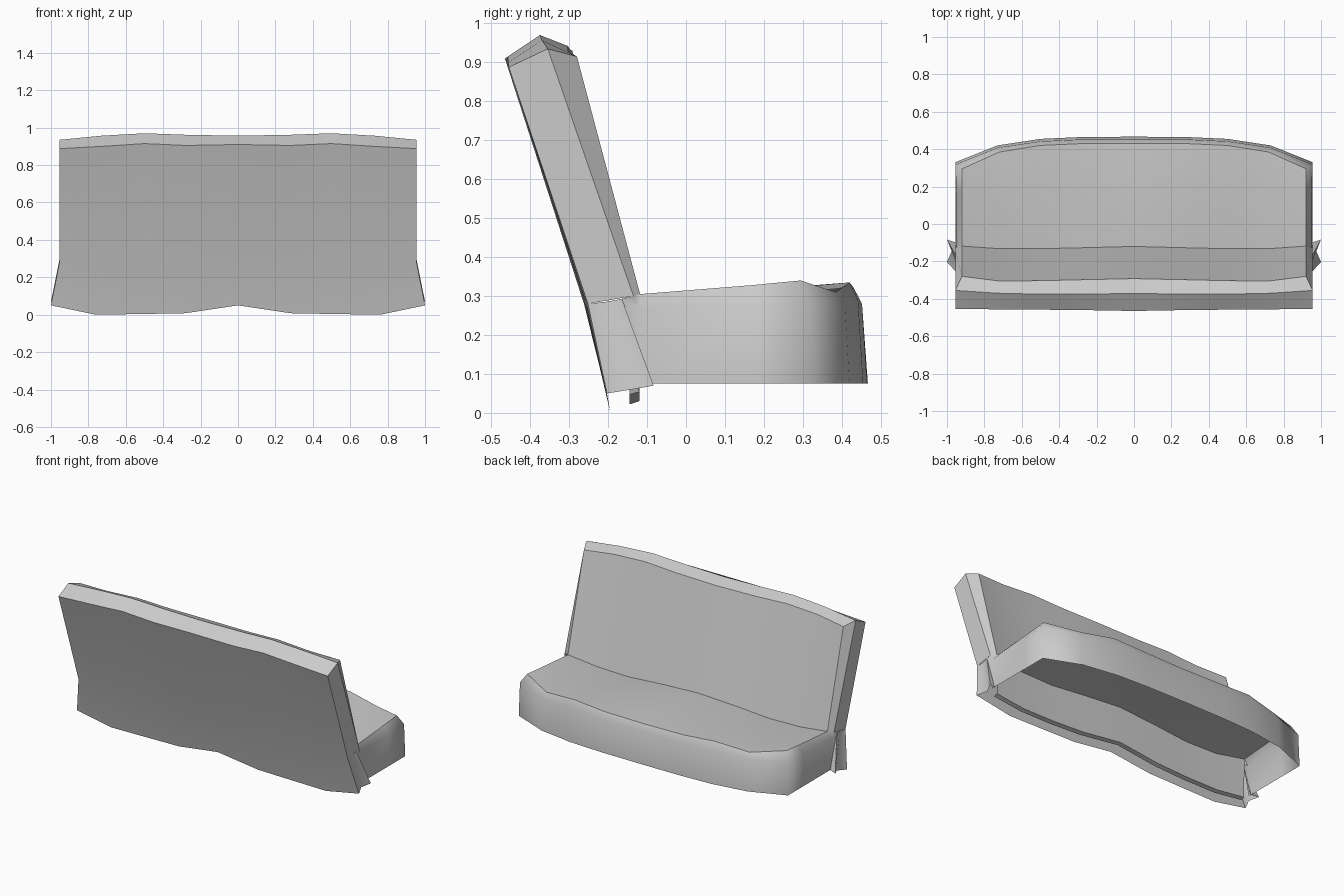
import bpy
import math

if "Cube" in bpy.data.objects:
    bpy.data.objects.remove(bpy.data.objects["Cube"], do_unlink=True)

grey = bpy.data.materials.new("seat_grey")
grey.use_nodes = True
COLOUR = (0.6, 0.6, 0.6, 1.0)
grey.diffuse_color = COLOUR
grey.node_tree.nodes["Principled BSDF"].inputs["Base Color"].default_value = COLOUR


def build(name, grids, angle=30):
    """Skin each grid of points (rows of equal length), mirror over x."""
    verts, faces, index = [], [], {}

    def vid(p):
        key = tuple(round(c, 4) for c in p)
        if key not in index:
            index[key] = len(verts)
            verts.append(key)
        return index[key]

    for rows in grids:
        for a, b in zip(rows, rows[1:]):
            for i in range(len(a) - 1):
                quad = [vid(p) for p in (a[i], b[i], b[i + 1], a[i + 1])]
                quad = list(dict.fromkeys(quad))
                if len(quad) > 2:
                    faces.append(quad)
    mesh = bpy.data.meshes.new(name)
    mesh.from_pydata(verts, [], faces)
    mesh.materials.append(grey)
    obj = bpy.data.objects.new(name, mesh)
    bpy.context.collection.objects.link(obj)
    mirror = obj.modifiers.new("mirror", "MIRROR")
    mirror.use_clip = True
    bpy.ops.object.select_all(action="DESELECT")
    obj.select_set(True)
    bpy.context.view_layer.objects.active = obj
    bpy.ops.object.shade_smooth_by_angle(angle=math.radians(angle))
    return obj


def line(xs, ys, zs):
    return list(zip(xs, ys, zs))


# stations from the middle to the end
X = [0, 0.28, 0.5, 0.73, 0.955]
X_IN = [0, 0.28, 0.5, 0.72, 0.92]

# seam where cushion and backrest meet
seam = line(X_IN, [-0.12, -0.127, -0.132, -0.132, -0.118],
            [0.305, 0.288, 0.27, 0.275, 0.305])
side_foot = (0.955, -0.135, 0.3)

# backrest: rear panel, top crest and front face
bottom = line([0, 0.28, 0.5, 0.76, 1.0], [-0.205, -0.196, -0.195, -0.194, -0.203],
              [0.05, 0.008, 0.004, 0, 0.05])
waist = line(X, [-0.262, -0.26, -0.258, -0.256, -0.252], [0.28] * 5)
rear_top = line(X, [-0.465, -0.46, -0.458, -0.456, -0.455],
                [0.91, 0.905, 0.915, 0.9, 0.888])
crest = line(X, [-0.372, -0.374, -0.375, -0.37, -0.355],
             [0.957, 0.962, 0.97, 0.957, 0.935])
front_top = line(X_IN, [-0.292, -0.298, -0.303, -0.305, -0.28],
                 [0.93, 0.933, 0.942, 0.93, 0.915])
back_end = [[waist[-1], rear_top[-1]], [side_foot, crest[-1]],
            [seam[-1], front_top[-1]]]
build("backrest", [[bottom, waist, rear_top, crest, front_top, seam], back_end])

# inner panel hanging below the seam, with its foot curled backward
foot = line(X_IN, [-0.12] * 5, [0.075, 0.04, 0.03, 0.03, 0.055])
curl = line(X_IN, [-0.145] * 5, [0.068, 0.032, 0.022, 0.022, 0.048])
build("inner_panel", [[seam, foot, curl]])

# cushion top
edge = line(X_IN, [0.43, 0.43, 0.42, 0.385, 0.295], [0.318, 0.322, 0.335, 0.31, 0.34])
crown = line(X_IN, [0.2, 0.2, 0.2, 0.19, 0.17], [0.325, 0.318, 0.315, 0.312, 0.328])
build("cushion_top", [[seam, crown, edge]])

# rounded shoulder and skirt, turning the corner and running back along the side
shoulder = line(X, [0.452, 0.452, 0.442, 0.408, 0.318], [0.28, 0.28, 0.288, 0.275, 0.285])
rim = line(X, [0.467, 0.465, 0.455, 0.42, 0.33], [0.075] * 5)
edge_ring = edge + [crown[-1], seam[-1], side_foot]
shoulder_ring = shoulder + [(0.95, 0.17, 0.275), (0.95, -0.12, 0.268), (0.955, -0.165, 0.293)]
rim_ring = rim + [(0.955, 0.17, 0.075), (0.955, -0.08, 0.075), (0.955, -0.12, 0.075)]
build("cushion_skirt", [[edge_ring, shoulder_ring, rim_ring]], 75)

# flared hinge cover at each lower corner, running up to the backrest side
cover_top = [waist[-1], (0.952, -0.2, 0.286), (0.955, -0.165, 0.293)]
cover_foot = [bottom[-1], (0.972, -0.14, 0.06), (1.0, -0.083, 0.07)]
cover_return = [(0.955, -0.165, 0.293), (1.0, -0.083, 0.07)]
cover_inside = [(0.94, -0.15, 0.285), (0.95, -0.1, 0.075)]
build("hinge_cover", [[cover_top, cover_foot], [cover_return, cover_inside]], 60)
